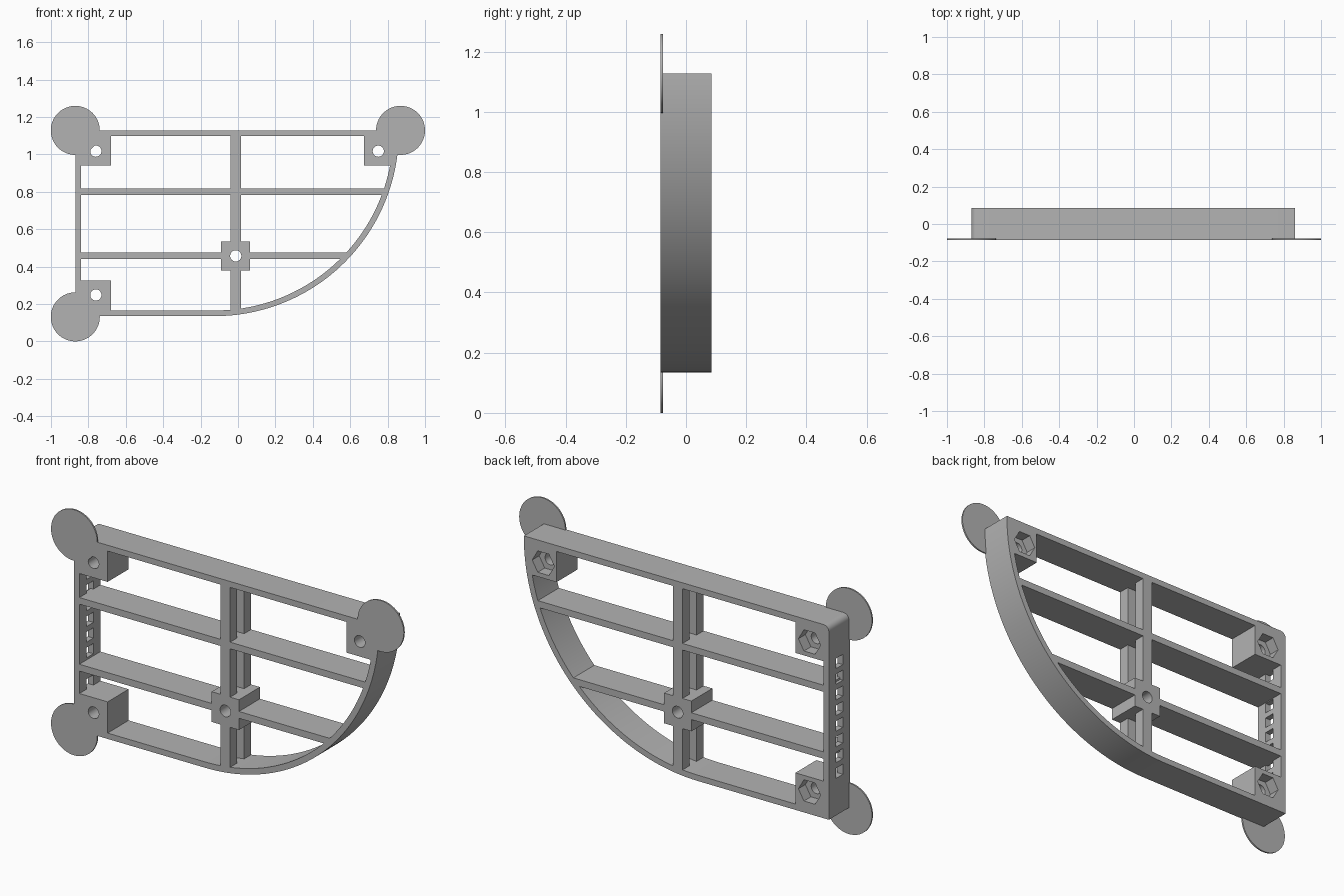
import bpy, bmesh
from math import sin, cos, pi, sqrt, radians

if "Cube" in bpy.data.objects:
    bpy.data.objects.remove(bpy.data.objects["Cube"])

grey = bpy.data.materials.new("plain grey")
grey.use_nodes = True
grey.diffuse_color = (0.45, 0.45, 0.45, 1)
grey.node_tree.nodes["Principled BSDF"].inputs["Base Color"].default_value = grey.diffuse_color

HALF = 0.085                 # half depth of the bracket
THIRD = HALF / 3             # half of the open middle layer
WALL = 0.03
LEFT, BOTTOM, TOP = -0.87, 0.135, 1.128
R = 0.985                    # outer radius of the curved side
CX, CZ = -0.125, BOTTOM + R


def ring(x, z, r, n, start=0.0, sweep=2 * pi, closed=True):
    steps = n if closed else n - 1
    return [(x + r * cos(start + sweep * i / steps), z + r * sin(start + sweep * i / steps)) for i in range(n)]


def rect(x0, x1, z0, z1):
    return [(x0, z0), (x1, z0), (x1, z1), (x0, z1)]


def arc_x(z, r=R - WALL / 2):
    return CX + sqrt(r * r - (CZ - z) ** 2)


def plate(name, loops, y0=-HALF, y1=HALF):
    """Fill closed xz loops (first outer, rest holes) and extrude along y."""
    bm = bmesh.new()
    edges = []
    for loop in loops:
        vs = [bm.verts.new((x, y0, z)) for x, z in loop]
        edges += [bm.edges.new((vs[i - 1], vs[i])) for i in range(len(vs))]
    bmesh.ops.triangle_fill(bm, edges=edges, use_beauty=True, use_dissolve=False, normal=(0, -1, 0))
    out = bmesh.ops.extrude_face_region(bm, geom=bm.faces[:], use_keep_orig=True)
    moved = [g for g in out["geom"] if isinstance(g, bmesh.types.BMVert)]
    bmesh.ops.translate(bm, verts=moved, vec=(0, y1 - y0, 0))
    bmesh.ops.recalc_face_normals(bm, faces=bm.faces[:])
    mesh = bpy.data.meshes.new(name)
    bm.to_mesh(mesh)
    bm.free()
    mesh.materials.append(grey)
    obj = bpy.data.objects.new(name, mesh)
    bpy.context.collection.objects.link(obj)
    return obj


def smooth(obj):
    bpy.ops.object.select_all(action="DESELECT")
    obj.select_set(True)
    bpy.context.view_layer.objects.active = obj
    bpy.ops.object.shade_smooth_by_angle(angle=radians(30))


# Outer frame: straight top, left and bottom, one large curved side
outer = [(LEFT, BOTTOM)] + ring(CX, CZ, R, 49, -pi / 2, pi / 2, False)
outer += [(CX + R, TOP)] + ring(LEFT + WALL, TOP - WALL, WALL, 7, pi / 2, pi / 2, False)
inner_r, inner_top = R - WALL, TOP - WALL
inner = [(LEFT + WALL, BOTTOM + WALL)] + ring(CX, CZ, inner_r, 49, -pi / 2, pi / 2 - 0.024, False)
inner += [(LEFT + WALL, inner_top)]
frame = plate("outer_frame", [outer, inner])

# Ladder of slots through the left wall
count, low, high, rung = 8, 0.325, 0.94, 0.028
pitch = (high - low + rung) / count
for i in range(count):
    z = low + i * pitch
    cutter = plate("slot_cutter", [rect(LEFT - WALL, LEFT + 1.5 * WALL, z, z + pitch - rung)], -THIRD, THIRD)
    cutter.hide_render = True
    mod = frame.modifiers.new("slot", "BOOLEAN")
    mod.operation, mod.solver, mod.object = "DIFFERENCE", "EXACT", cutter
    bpy.context.view_layer.objects.active = frame
    bpy.ops.object.modifier_apply(modifier=mod.name)
    bpy.data.objects.remove(cutter)
smooth(frame)

# Shelves, ending on the curve; the lower one leaves room for the centre hole
bolt = (-0.012, 0.457)
boss = (-0.09, 0.065, 0.38, 0.535)
z0, z1 = 0.783, 0.817
plate("upper_shelf", [[(LEFT + 0.015, z0), (arc_x(z0), z0), (arc_x(z1), z1), (LEFT + 0.015, z1)]])
z0, z1 = 0.44, 0.475
plate("lower_shelf_right", [rect(LEFT + 0.015, boss[0], z0, z1)])
plate("lower_shelf_left", [[(boss[1], z0), (arc_x(z0), z0), (arc_x(z1), z1), (boss[1], z1)]])

# Front and back uprights with a gap between them
for side, y0, y1 in (("front", -HALF, -THIRD), ("back", THIRD, HALF)):
    plate(side + "_upright_lower", [rect(-0.04, 0.015, BOTTOM + 0.015, boss[2])], y0, y1)
    plate(side + "_upright_upper", [rect(-0.04, 0.015, boss[3], TOP - 0.015)], y0, y1)

# Centre boss with a plain through hole
smooth(plate("centre_boss", [rect(*boss), ring(*bolt, 0.03, 32)]))

# Corner blocks: round bolt hole in front, hexagonal nut pocket behind
edge = 0.012
curved = [(arc_x(0.94 + t * 0.03), 0.94 + t * 0.03) for t in range(7)]
blocks = {
    "upper_right_block": (rect(LEFT + edge, -0.68, 0.94, TOP - edge), (-0.76, 1.017)),
    "lower_right_block": (rect(LEFT + edge, -0.68, BOTTOM + edge, 0.325), (-0.76, 0.248)),
    "upper_left_block": ([(0.675, 0.94)] + curved + [(0.675, curved[-1][1])], (0.75, 1.017)),
}
for name, (shape, hole) in blocks.items():
    smooth(plate(name, [shape, ring(*hole, 0.03, 32)], -HALF, THIRD))
    plate(name + "_nut_pocket", [shape, ring(*hole, 0.063, 6)], THIRD, HALF)

# Thin round pads on three corners of the front
for name, x, z in (("upper_right_pad", LEFT, TOP), ("lower_right_pad", LEFT, 0.131), ("upper_left_pad", 0.869, TOP)):
    smooth(plate(name, [ring(x, z, 0.131, 64)], -HALF, -HALF + 0.008))
